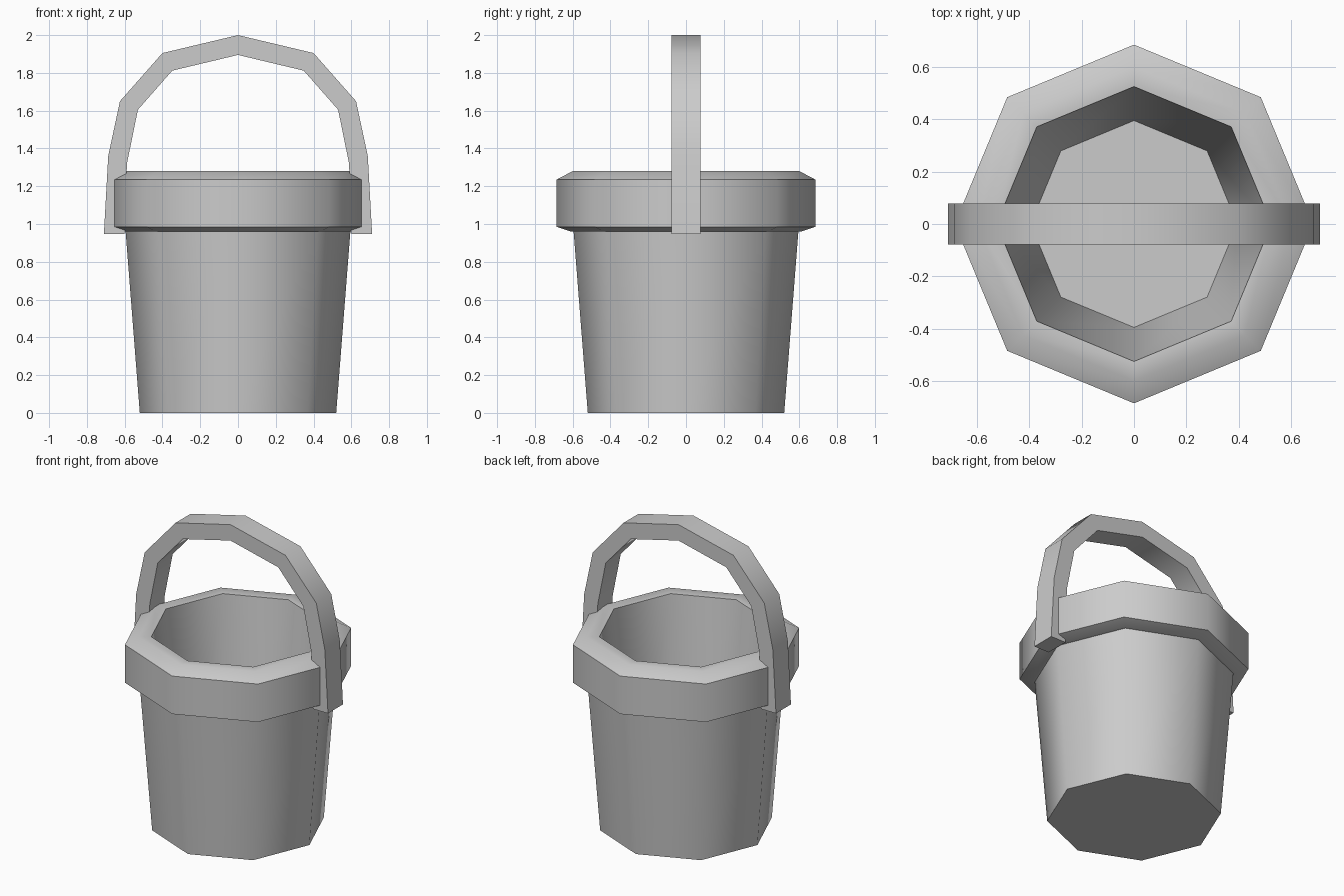
import bpy, bmesh
from math import cos, sin, pi, radians

if "Cube" in bpy.data.objects:
    bpy.data.objects.remove(bpy.data.objects["Cube"])

SIDES = 8


def finish(name, bm):
    bmesh.ops.recalc_face_normals(bm, faces=bm.faces)
    mesh = bpy.data.meshes.new(name)
    bm.to_mesh(mesh)
    bm.free()
    ob = bpy.data.objects.new(name, mesh)
    bpy.context.collection.objects.link(ob)
    bpy.ops.object.select_all(action='DESELECT')
    ob.select_set(True)
    bpy.context.view_layer.objects.active = ob
    bpy.ops.object.shade_smooth_by_angle(angle=radians(50))
    return ob


def lathe(name, profile):
    """Octagonal revolve of (radius, z) points, capped at both ends."""
    bm = bmesh.new()
    rings = [[bm.verts.new((r * cos(2 * pi * i / SIDES), r * sin(2 * pi * i / SIDES), z))
              for i in range(SIDES)] for r, z in profile]
    for a, b in zip(rings, rings[1:]):
        for i in range(SIDES):
            j = (i + 1) % SIDES
            bm.faces.new((a[i], a[j], b[j], b[i]))
    bm.faces.new(rings[0])
    bm.faces.new(rings[-1])
    return finish(name, bm)


# Bucket: tapered wall, thick rim band, hollow inside with a floor
lathe("bucket", [(0.52, 0), (0.595, 0.96), (0.61, 0.96), (0.685, 0.985),
                 (0.685, 1.235), (0.60, 1.28), (0.525, 1.275), (0.395, 0.10)])

# Handle: faceted arch, half profile mirrored across x = 0
outer = [(0.71, 0.947), (0.687, 1.36), (0.625, 1.65), (0.40, 1.905)]
inner = [(0.60, 0.947), (0.588, 1.32), (0.53, 1.605), (0.348, 1.812)]


def arch(half, top):
    return half + [(0, top)] + [(-x, z) for x, z in reversed(half)]


bm = bmesh.new()
sections = []
for (ox, oz), (ix, iz) in zip(arch(outer, 2.0), arch(inner, 1.895)):
    sections.append([bm.verts.new(p) for p in (
        (ox, -0.078, oz), (ox, 0.078, oz), (ix, 0.078, iz), (ix, -0.078, iz))])
for a, b in zip(sections, sections[1:]):
    for i in range(4):
        j = (i + 1) % 4
        bm.faces.new((a[i], a[j], b[j], b[i]))
bm.faces.new(sections[0])
bm.faces.new(sections[-1])
finish("handle", bm)
